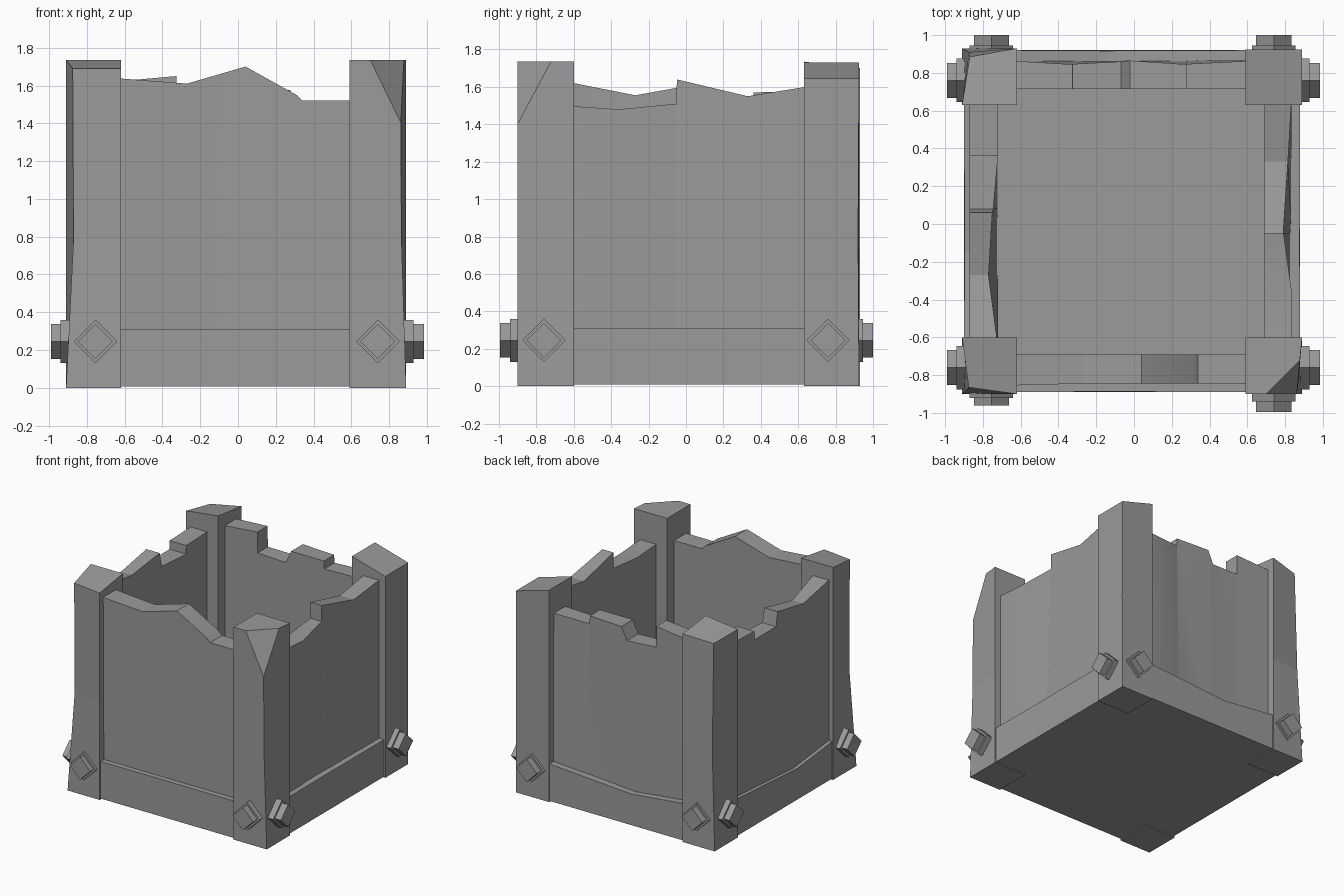
import bpy, bmesh, math
from mathutils import Vector

if "Cube" in bpy.data.objects:
    bpy.data.objects.remove(bpy.data.objects["Cube"])

# Dark grey for every part
GREY = bpy.data.materials.new("dark_grey")
GREY.diffuse_color = (.325, .325, .325, 1)
GREY.use_nodes = True
GREY.node_tree.nodes["Principled BSDF"].inputs["Base Color"].default_value = GREY.diffuse_color


def finish(bm, name, smooth=False):
    bmesh.ops.recalc_face_normals(bm, faces=bm.faces[:])
    me = bpy.data.meshes.new(name)
    bm.to_mesh(me)
    bm.free()
    me.materials.append(GREY)
    ob = bpy.data.objects.new(name, me)
    bpy.context.collection.objects.link(ob)
    if smooth:
        bpy.ops.object.select_all(action='DESELECT')
        ob.select_set(True)
        bpy.context.view_layer.objects.active = ob
        bpy.ops.object.shade_smooth_by_angle(angle=math.radians(20))
    return ob


# Map (along, outward, up) to world coordinates for each side
SIDES = {
    "front": lambda t, d, z: Vector((t, -d, z)),
    "back": lambda t, d, z: Vector((t, d, z)),
    "left": lambda t, d, z: Vector((-d, t, z)),
    "right": lambda t, d, z: Vector((d, t, z)),
}


def slab(name, side, d0, d1, z0, profile, smooth=False):
    """Wall strip; profile points are (along, top z, inner dent, outer dent)."""
    bm = bmesh.new()
    m = SIDES[side]
    rings = []
    for t, z, din, dout in profile:
        rings.append([bm.verts.new(m(t, d, h)) for d, h in
                      ((d0, z0), (d1, z0), (d1 - dout, z), (d0 + din, z))])
    for a, b in zip(rings, rings[1:]):
        for i in range(4):
            j = (i + 1) % 4
            bm.faces.new((a[i], a[j], b[j], b[i]))
    bm.faces.new(rings[0])
    bm.faces.new(rings[-1])
    return finish(bm, name, smooth)


# Broken wall panels
slab("front_panel", "front", .69, .845, .02, [
    (-.66, 1.64, 0, -.01), (-.27, 1.61, 0, 0), (.04, 1.70, 0, 0),
    (.31, 1.55, 0, 0), (.34, 1.52, 0, 0), (.64, 1.52, 0, 0)], True)
slab("back_panel", "back", .715, .865, .02, [
    (-.66, 1.62, 0, 0), (-.325, 1.65, 0, .02), (-.323, 1.48, 0, .018),
    (-.07, 1.47, 0, .005), (-.02, 1.575, 0, 0), (.277, 1.575, 0, .02),
    (.279, 1.51, 0, .018), (.64, 1.52, 0, 0)], True)
slab("left_panel", "left", .72, .87, .02, [
    (-.65, 1.63, 0, 0), (-.27, 1.555, .05, 0), (.06, 1.615, .03, 0),
    (.08, 1.50, .025, 0), (.359, 1.50, 0, 0), (.361, 1.57, 0, 0),
    (.67, 1.58, 0, 0)], True)
slab("right_panel", "right", .69, .835, .02, [
    (-.65, 1.50, 0, 0), (-.36, 1.48, 0, 0), (-.051, 1.51, 0, .043),
    (-.049, 1.64, 0, .045), (.33, 1.55, 0, .02), (.67, 1.605, 0, 0)], True)

# Bottom rails; the back and left ones sag in the middle
for side, d0, d1, a, b, mid in (("front", .70, .89, -.62, .59, .31),
                                ("back", .73, .92, -.62, .59, .26),
                                ("left", .73, .90, -.60, .63, .26),
                                ("right", .70, .88, -.60, .63, .31)):
    slab(side + "_rail", side, d0, d1, .008,
         [(a, .31, 0, 0), (-.15, mid, 0, .003), (b, .31, 0, 0)])

# Floor
slab("floor", "back", -.70, .73, .008, [(-.73, .15, 0, 0), (.70, .15, 0, 0)])


def post(name, xi, xo, yi, yo, tops, dents, cut=None):
    """Corner post; tops = heights at (inner, outer-x, corner, outer-y)."""
    bm = bmesh.new()
    rings = []
    for z, (dx, dy) in zip((0, .8, None), dents):
        plan = ((xi, yi), (xo, yi), (xo - math.copysign(dx, xo), yo - math.copysign(dy, yo)), (xi, yo))
        rings.append([bm.verts.new((x, y, tops[i] if z is None else z))
                      for i, (x, y) in enumerate(plan)])
    for a, b in zip(rings, rings[1:]):
        for i in range(4):
            j = (i + 1) % 4
            bm.faces.new((a[i], a[j], b[j], b[i]))
    bm.faces.new(rings[0])
    bm.faces.new(rings[-1])
    if cut:
        a, b, c = map(Vector, cut)
        n = (b - a).cross(c - a)
        if n.x < 0:
            n = -n
        bmesh.ops.bisect_plane(bm, geom=bm.verts[:] + bm.edges[:] + bm.faces[:],
                               plane_co=a, plane_no=n, clear_outer=True)
        bmesh.ops.holes_fill(bm, edges=[e for e in bm.edges if e.is_boundary])
    return finish(bm, name)


# Corner posts with worn edges
post("front_left_post", -.62, -.91, -.60, -.90, (1.735, 1.735, 1.69, 1.69),
     ((0, 0), (.04, .035), (.035, .035)))
post("front_right_post", .59, .89, -.60, -.90, (1.735,) * 4,
     ((0, 0), (.025, 0), (.03, 0)),
     cut=((.70, -.90, 1.735), (.863, -.90, 1.40), (.89, -.71, 1.735)))
post("back_left_post", -.62, -.91, .63, .93, (1.735, 1.70, 1.67, 1.70),
     ((0, 0), (.035, .02), (.04, .045)))
post("back_right_post", .59, .89, .63, .925, (1.73, 1.645, 1.645, 1.73),
     ((0, 0), (0, .005), (0, 0)))


def bolt(name, side, t, face, tip):
    """Square bolt standing on its corner: wide washer and narrower head."""
    bm = bmesh.new()
    m = SIDES[side]
    for r, d in ((.115, face), (.093, tip)):
        sq = [(r, 0), (0, r), (-r, 0), (0, -r)]
        lo = [bm.verts.new(m(t + a, .84, .245 + b)) for a, b in sq]
        hi = [bm.verts.new(m(t + a, d, .245 + b)) for a, b in sq]
        for i in range(4):
            j = (i + 1) % 4
            bm.faces.new((lo[i], lo[j], hi[j], hi[i]))
        bm.faces.new(lo)
        bm.faces.new(hi)
    return finish(bm, name)


# Bolts, two on each side
for side, t, face, tip in (("front", -.755, .92, .96), ("front", .74, .94, .995),
                           ("back", -.755, .945, 1.0), ("back", .74, .945, 1.0),
                           ("left", -.76, .94, .99), ("left", .76, .94, .99),
                           ("right", -.76, .93, .985), ("right", .76, .93, .985)):
    bolt(f"{side}_bolt_{'a' if t < 0 else 'b'}", side, t, face, tip)
